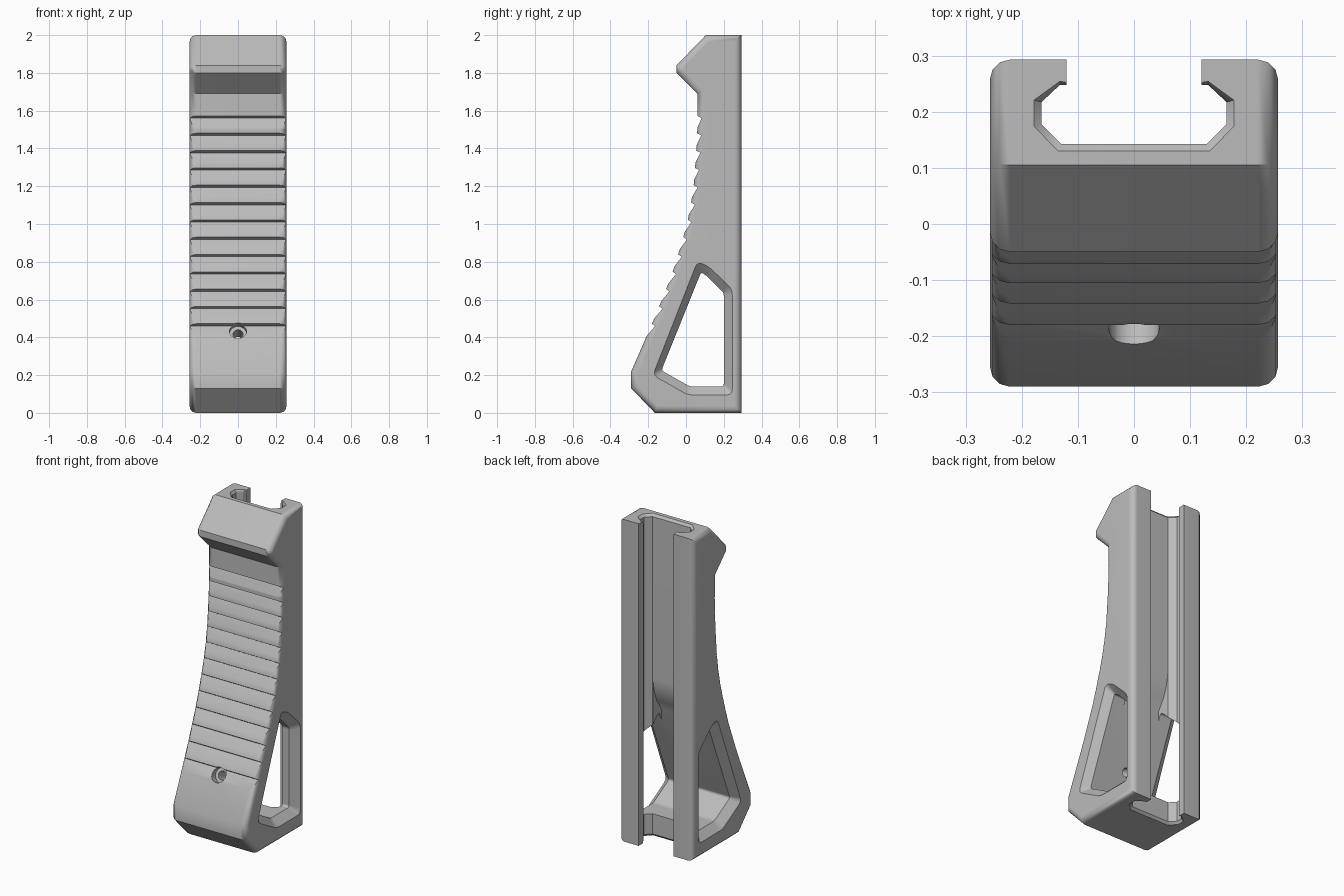
import bpy, bmesh, math
from mathutils import Vector, Matrix

cube = bpy.data.objects.get("Cube")
if cube:
    bpy.data.objects.remove(cube)

grey = bpy.data.materials.new("matte grey")
grey.use_nodes = True
COLOR = (0.5, 0.5, 0.5, 1)
grey.diffuse_color = COLOR
grey.node_tree.nodes["Principled BSDF"].inputs["Base Color"].default_value = COLOR


def loft(name, sections, place, bevel=0):
    """Join equal 2D outlines, each given with its depth; place maps (a, b, depth) to xyz."""
    bm = bmesh.new()
    rings = [[bm.verts.new(place(a, b, d)) for a, b in pts] for pts, d in sections]
    caps = [bm.faces.new(rings[0]), bm.faces.new(rings[-1])]
    n = len(rings[0])
    for low, high in zip(rings, rings[1:]):
        for i in range(n):
            j = (i + 1) % n
            bm.faces.new((low[i], low[j], high[j], high[i]))
    bmesh.ops.recalc_face_normals(bm, faces=bm.faces[:])
    if bevel:
        rim = list({e for f in caps for e in f.edges})
        bmesh.ops.bevel(bm, geom=rim, offset=bevel, segments=3, profile=0.5,
                        affect='EDGES', clamp_overlap=False)
    mesh = bpy.data.meshes.new(name)
    bm.to_mesh(mesh)
    bm.free()
    obj = bpy.data.objects.new(name, mesh)
    mesh.materials.append(grey)
    bpy.context.collection.objects.link(obj)
    return obj


def across(a, b, d):
    return (d, a, b)


def upright(a, b, d):
    return (a, b, d)


def rounded(points, radius, steps=4):
    """Round every corner of a closed outline."""
    out = []
    for i, p in enumerate(points):
        p = Vector(p)
        u = (Vector(points[i - 1]) - p).normalized() * radius
        v = (Vector(points[(i + 1) % len(points)]) - p).normalized() * radius
        for k in range(steps + 1):
            t = k / steps
            out.append(tuple(p + u * (1 - t) ** 2 + v * t ** 2))
    return out


# Grip body: side profile with curved front, chamfered foot and hooked top
front = [(-0.29, 0.22), (-0.185, 0.46), (-0.147, 0.55), (-0.08, 0.72), (-0.05, 0.81),
         (-0.02, 0.91), (0.005, 1.0), (0.025, 1.1), (0.04, 1.2), (0.052, 1.35),
         (0.06, 1.5), (0.06, 1.69)]
outline = ([(0.293, 0), (-0.165, 0), (-0.29, 0.13)] + front
           + [(-0.05, 1.80), (-0.05, 1.84), (0.105, 2), (0.293, 2)])
body = loft("grip_body", [(outline, -0.257), (outline, 0.257)], across, bevel=0.036)


def front_y(z):
    for (y0, z0), (y1, z1) in zip(front, front[1:]):
        if z0 <= z <= z1:
            return y0 + (y1 - y0) * (z - z0) / (z1 - z0)


cutters = []

# Rail channel, flared at both ends
def channel(grow):
    half = [(0.12, 0.35), (0.12, 0.248 + grow * 0.3), (0.132, 0.248 + grow * 0.5),
            (0.165 + grow, 0.217 + grow * 0.3), (0.165 + grow, 0.178 - grow * 0.3),
            (0.13 + grow * 0.4, 0.143 - grow)]
    return half + [(-x, y) for x, y in reversed(half)]

cutters.append(loft("channel_cutter", [
    (channel(0.013), -0.05), (channel(0.013), 0), (channel(0), 0.015),
    (channel(0), 1.985), (channel(0.013), 2), (channel(0.013), 2.05)], upright))

# Side window, chamfered on both faces
wide = rounded([(0.06, 0.80), (0.12, 0.775), (0.245, 0.655), (0.245, 0.095),
                (0.01, 0.095), (-0.175, 0.20)], 0.03)
slim = rounded([(0.08, 0.745), (0.11, 0.725), (0.2, 0.635), (0.2, 0.14),
                (0.02, 0.14), (-0.13, 0.225)], 0.015)
cutters.append(loft("window_cutter", [
    (wide, -0.3), (wide, -0.257), (slim, -0.21),
    (slim, 0.21), (wide, 0.257), (wide, 0.3)], across))

# Scoop that blends the channel floor into the window
scoop = [(0.2, 0.98), (0.143, 0.98), (0.13, 0.9), (0.105, 0.83), (0.06, 0.76),
         (0.06, 0.68), (0.2, 0.6)]
cutters.append(loft("scoop_cutter", [(scoop, -0.128), (scoop, 0.128)], across))

# Finger grooves
for i in range(13):
    z = 0.46 + i * 0.0917
    y = front_y(z)
    low = front_y(z - 0.055) if i else y - 0.024
    slope = (front_y(z + 0.02) - y) / 0.02
    tooth = [(y + 0.022, z), (low - 0.001, z - 0.055), (low - 0.05, z - 0.055),
             (y - 0.05, z + 0.012), (y + 0.012 * slope, z + 0.012)]
    cutters.append(loft("groove_cutter", [(tooth, -0.3), (tooth, 0.3)], across))

# Stepped screw hole, square to the sloping front
tilt = Matrix.Rotation(math.radians(-24), 3, 'X')
for radius, depth in ((0.045, 0.045), (0.026, 0.25)):
    ring = [(radius * math.cos(k * math.tau / 24), radius * math.sin(k * math.tau / 24))
            for k in range(24)]
    def aim(a, b, d):
        return Vector((0, -0.195, 0.435)) + tilt @ Vector((a, d, b))
    cutters.append(loft("hole_cutter", [(ring, -0.06), (ring, depth)], aim))

# Cut the body, then remove the cutters
bpy.ops.object.select_all(action='DESELECT')
bpy.context.view_layer.objects.active = body
body.select_set(True)
for cutter in cutters:
    cutter.hide_render = True
    mod = body.modifiers.new("cut", 'BOOLEAN')
    mod.operation = 'DIFFERENCE'
    mod.solver = 'EXACT'
    mod.object = cutter
    bpy.ops.object.modifier_apply(modifier=mod.name)
    bpy.data.objects.remove(cutter)

bpy.ops.object.shade_smooth_by_angle(angle=math.radians(35))
weighted = body.modifiers.new("even_shading", 'WEIGHTED_NORMAL')
weighted.keep_sharp = True
